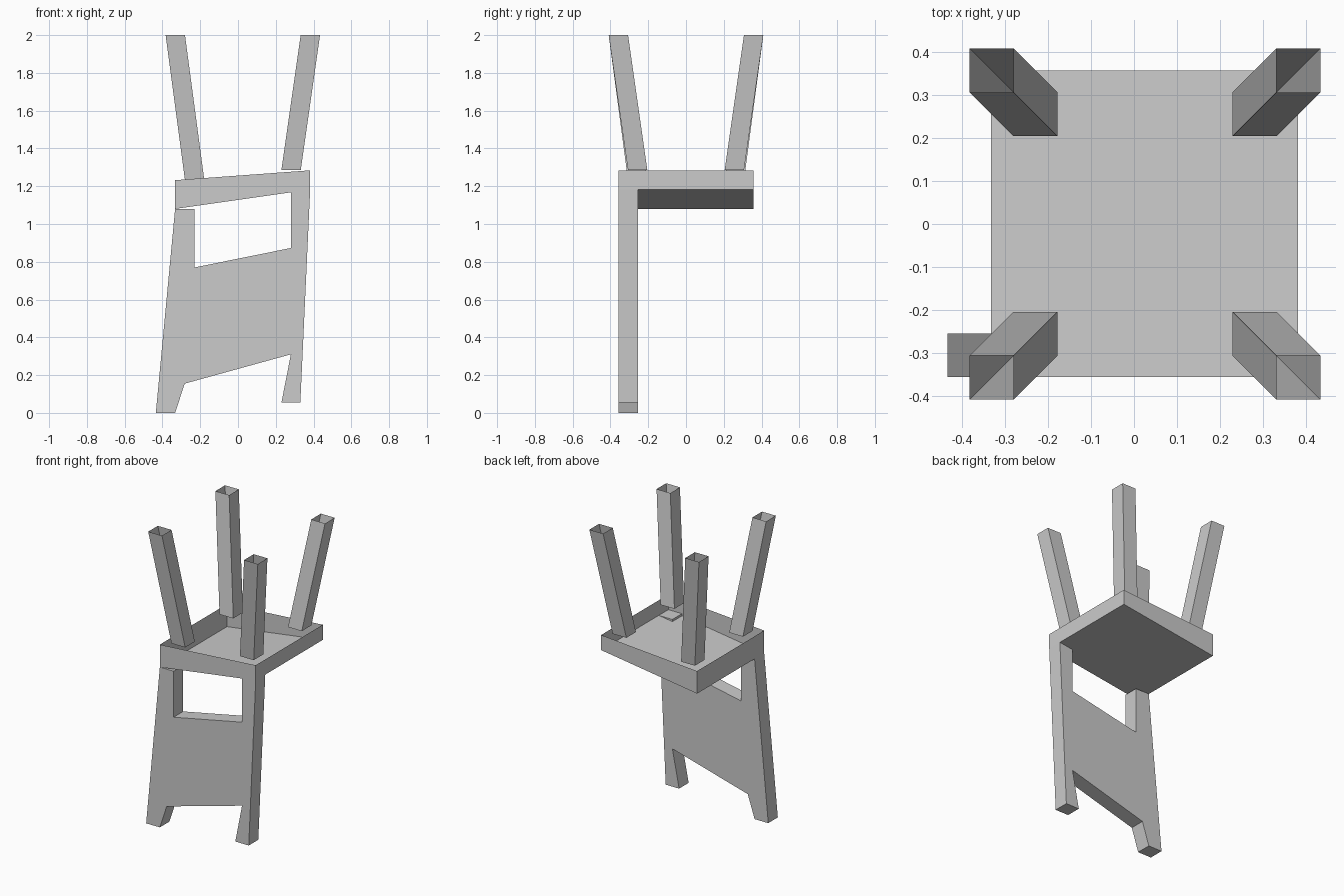
import bpy, bmesh

if "Cube" in bpy.data.objects:
    bpy.data.objects.remove(bpy.data.objects["Cube"])


def finish(bm, name):
    bmesh.ops.recalc_face_normals(bm, faces=bm.faces[:])
    me = bpy.data.meshes.new(name)
    bm.to_mesh(me)
    bm.free()
    ob = bpy.data.objects.new(name, me)
    bpy.context.collection.objects.link(ob)
    return ob


def open_box(name, lower, upper):
    """Four walls and a floor between two corner loops, open at the top."""
    bm = bmesh.new()
    lo = [bm.verts.new(p) for p in lower]
    up = [bm.verts.new(p) for p in upper]
    bm.faces.new(lo[::-1])
    for i in range(4):
        j = (i + 1) % 4
        bm.faces.new((lo[i], lo[j], up[j], up[i]))
    return finish(bm, name)


def square(x, y, z, w=0.1025):
    h = w / 2
    return [(x - h, y - h, z), (x + h, y - h, z), (x + h, y + h, z), (x - h, y + h, z)]


Y0, Y1 = -0.357, 0.358   # seat depth


def seat_loop(z_left, z_right):
    return [(-0.333, Y0, z_left), (0.382, Y0, z_right),
            (0.382, Y1, z_right), (-0.333, Y1, z_left)]


# Upturned seat: sloping tray, open at the top
open_box("seat", seat_loop(1.08, 1.182), seat_loop(1.232, 1.284))

# Four splayed legs pointing up, open at the ends
for x, sx, z, side in ((-0.23, -1, 1.235, "left"), (0.281, 1, 1.286, "right")):
    for sy, end in ((-1, "front"), (1, "back")):
        open_box(f"{end}_{side}_leg",
                 square(x, sy * 0.256, z),
                 square(x + sx * 0.102, sy * 0.358, 2.0))

# Backrest: two posts and the panel between them, one extruded profile
profile = [(-0.435, 0), (-0.333, 0), (-0.282, 0.155), (0.28, 0.31), (0.23, 0.055),
           (0.33, 0.055), (0.382, 1.182), (0.28, 1.182), (0.28, 0.873),
           (-0.23, 0.77), (-0.23, 1.08), (-0.333, 1.08)]
bm = bmesh.new()
face = bm.faces.new([bm.verts.new((x, Y0, z)) for x, z in profile])
ext = bmesh.ops.extrude_face_region(bm, geom=[face], use_keep_orig=True)
bmesh.ops.translate(bm, vec=(0, 0.102, 0),
                    verts=[g for g in ext["geom"] if isinstance(g, bmesh.types.BMVert)])
finish(bm, "backrest")
